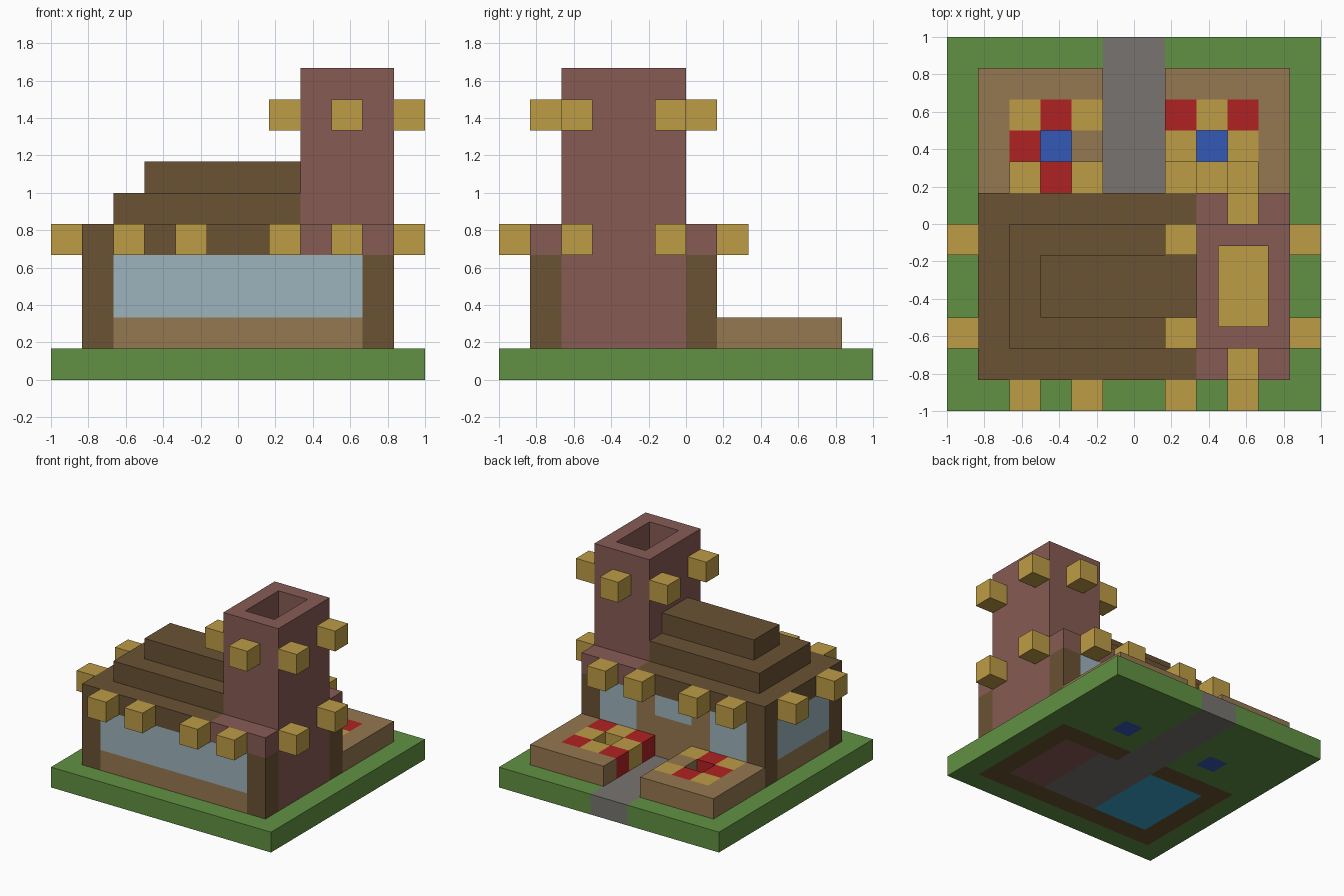
import bpy, bmesh
from mathutils import Vector

U = 1 / 6  # one block

cube = bpy.data.objects.get("Cube")
if cube:
    bpy.data.objects.remove(cube, do_unlink=True)


def material(name, hex_code):
    srgb = [int(hex_code[n:n + 2], 16) / 255 for n in (0, 2, 4)]
    rgba = [((c + 0.055) / 1.055) ** 2.4 for c in srgb] + [1]
    mat = bpy.data.materials.new(name)
    mat.use_nodes = True
    mat.diffuse_color = rgba
    bsdf = mat.node_tree.nodes["Principled BSDF"]
    bsdf.inputs["Base Color"].default_value = rgba
    bsdf.inputs["Roughness"].default_value = 0.9
    return mat


GRASS = material("grass_green", "619142")
TIMBER = material("dark_timber", "6A5233")
TAN = material("tan_wood", "957850")
BRICK = material("red_brown_brick", "875B54")
GLASS = material("pale_glass", "9DB4BC")
GOLD = material("gold", "BE9C46")
RED = material("petal_red", "B02222")
BLUE = material("water_blue", "3558B6")
STONE = material("path_grey", "777470")
RUG = material("rug_teal", "3AA3C8")


def finish(name, bm, mats):
    mesh = bpy.data.meshes.new(name)
    bm.to_mesh(mesh)
    bm.free()
    for mat in mats:
        mesh.materials.append(mat)
    obj = bpy.data.objects.new(name, mesh)
    bpy.context.collection.objects.link(obj)
    return obj


def add_box(bm, lo, hi):
    """Box between two block corners, counted from the base's front right corner."""
    verts = bmesh.ops.create_cube(bm, size=1)["verts"]
    for v in verts:
        v.co = Vector([(lo[n] if v.co[n] < 0 else hi[n]) * U for n in range(3)])
        v.co -= Vector((1, 1, 0))
    return verts


def box(name, mat, lo, hi):
    bm = bmesh.new()
    add_box(bm, lo, hi)
    return finish(name, bm, [mat])


# Ground slab, with the floor pattern running through it
def ground_index(i, j):
    if (i, j) in ((3, 8), (8, 8)):
        return 4
    if i in (5, 6) and j >= 6:
        return 1
    if 2 <= i <= 9 and 2 <= j <= 5:
        return 5 if i < 5 else 1 if i < 8 else 3
    if 1 <= i <= 10 and 1 <= j <= 6:
        return 2
    return 0


bm = bmesh.new()
bmesh.ops.create_grid(bm, x_segments=12, y_segments=12, size=1)
top = bmesh.ops.extrude_face_region(bm, geom=bm.faces[:])["geom"]
bmesh.ops.translate(bm, verts=[g for g in top if isinstance(g, bmesh.types.BMVert)],
                    vec=(0, 0, U))
bmesh.ops.recalc_face_normals(bm, faces=bm.faces[:])
for f in bm.faces:
    c = f.calc_center_median()
    i, j = (min(11, max(0, int((p + 1) / U))) for p in (c.x, c.y))
    f.material_index = ground_index(i, j)
finish("ground", bm, [GRASS, STONE, TIMBER, BRICK, BLUE, RUG])

# Corner posts
for side, i in (("right", 1), ("left", 10)):
    for end, j in (("front", 1), ("back", 6)):
        box(f"{end}_{side}_post", TIMBER, (i, j, 1), (i + 1, j + 1, 4))

# Walls and windows: sill below, glass above
for name, lo, hi in (("front", (2, 1), (10, 2)), ("right", (1, 2), (2, 6)),
                     ("back_right", (2, 6), (4, 7)), ("back_left", (8, 6), (10, 7))):
    box(name + "_wall", TAN, (*lo, 1), (*hi, 2))
    box(name + "_window", GLASS, (*lo, 2), (*hi, 4))

# Doorway with a pane over the door
for name, i in (("right", 4), ("left", 7)):
    box(f"{name}_door_jamb", TAN, (i, 6, 1), (i + 1, 7, 4))
box("door", TAN, (5, 6, 1), (7, 7, 3))
box("door_pane", GLASS, (5, 6, 3), (7, 7, 4))

# Stepped roof
box("roof_lower", TIMBER, (1, 1, 4), (8, 7, 5))
box("roof_middle", TIMBER, (2, 2, 5), (8, 6, 6))
box("roof_ridge", TIMBER, (3, 3, 6), (8, 5, 7))
for end, j in (("front", 1), ("back", 6)):
    box(f"{end}_chimney_shoulder", BRICK, (8, j, 4), (11, j + 1, 5))

# Chimney with a flue sunk down to the fire
bm = bmesh.new()
add_box(bm, (8, 2, 1), (11, 6, 10))
rim = max(bm.faces, key=lambda f: f.calc_center_median().z)
bmesh.ops.inset_region(bm, faces=[rim], thickness=U)
fire = bmesh.ops.extrude_discrete_faces(bm, faces=[rim])["faces"][0]
bmesh.ops.translate(bm, verts=fire.verts[:], vec=(0, 0, -8 * U))
fire.material_index = 1
finish("chimney", bm, [BRICK, GOLD])

# Lanterns around the eaves and the chimney
spots = [(i, j, 4) for i in (2, 4, 7, 9) for j in (0, 7)]
spots += [(i, j, 4) for i in (0, 11) for j in (2, 5)]
spots += [(i, j, 8) for i in (7, 11) for j in (2, 5)]
spots += [(9, 1, 8), (9, 6, 8)]
for i, j, k in spots:
    box("lantern", GOLD, (i, j, k), (i + 1, j + 1, k + 1))

# Flower beds: tan surround, chequered blooms, a sunken pool in the middle
for side, start, first in (("right", 1, 2), ("left", 7, 7)):
    blooms = {GOLD: bmesh.new(), RED: bmesh.new(), TAN: bmesh.new()}
    for i in range(start, start + 4):
        for j in range(7, 11):
            di, dj = i - first - 1, j - 8
            if di == dj == 0:
                continue
            corner = abs(di) + abs(dj) == 2
            if max(abs(di), abs(dj)) > 1 or (side == "right" and di == 1 and dj == 0):
                mat = TAN
            else:
                mat = GOLD if corner == (side == "right") else RED
            add_box(blooms[mat], (i, j, 1), (i + 1, j + 1, 2))
    for mat, bm in blooms.items():
        label = {GOLD: "gold_flowers", RED: "red_flowers", TAN: "flower_bed"}[mat]
        finish(f"{side}_{label}", bm, [mat])
